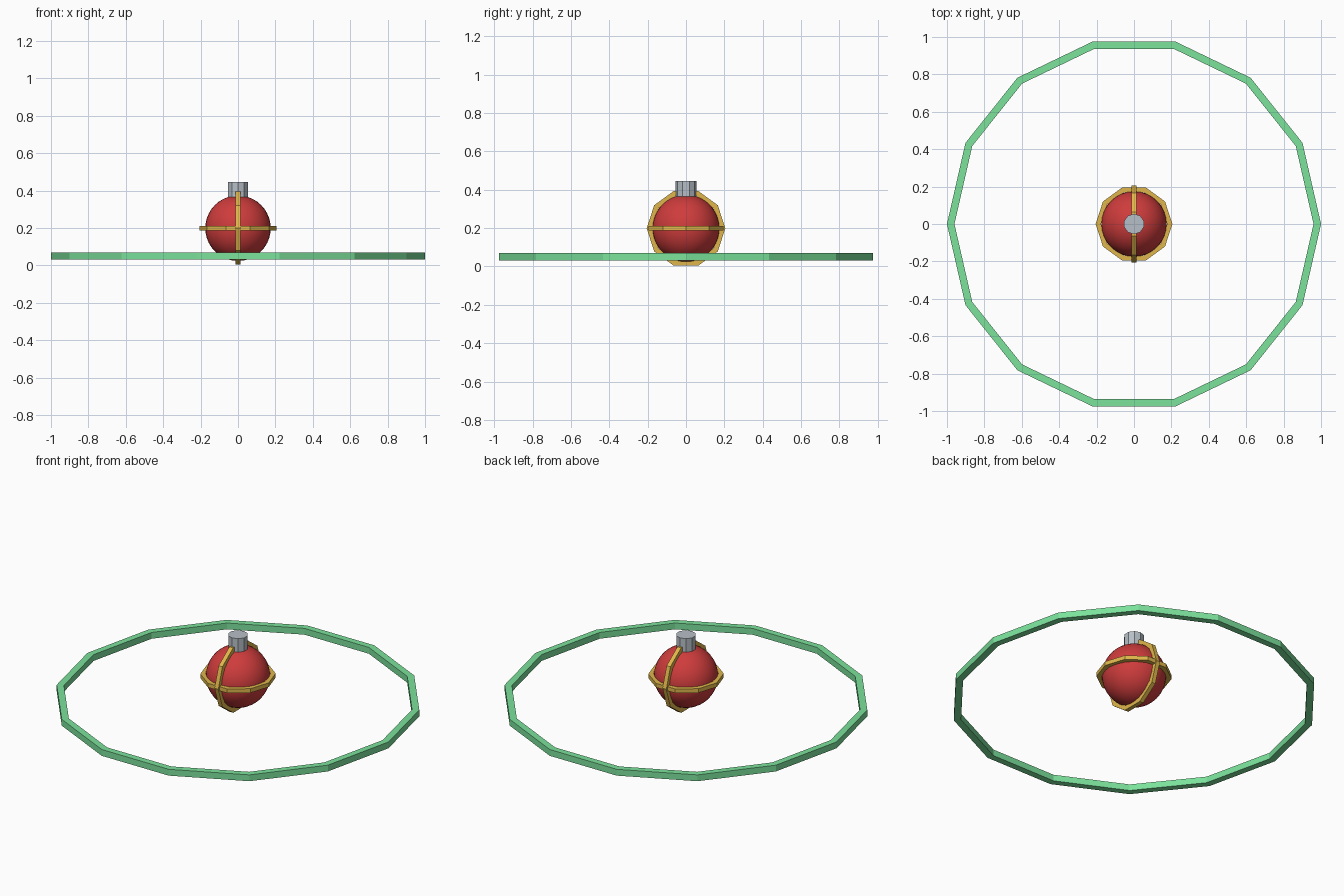
import bpy, bmesh, math
from mathutils import Matrix

if "Cube" in bpy.data.objects:
    bpy.data.objects.remove(bpy.data.objects["Cube"])


def material(name, rgb):
    m = bpy.data.materials.new(name)
    m.diffuse_color = (*rgb, 1)
    m.use_nodes = True
    m.node_tree.nodes["Principled BSDF"].inputs["Base Color"].default_value = m.diffuse_color
    return m


green = material("green", (0.20, 0.76, 0.33))
gold = material("gold", (0.74, 0.47, 0.07))
red = material("red", (0.62, 0.045, 0.045))
grey = material("grey", (0.47, 0.52, 0.57))


def finish(name, bm, mat, z):
    bmesh.ops.recalc_face_normals(bm, faces=bm.faces)
    mesh = bpy.data.meshes.new(name)
    bm.to_mesh(mesh)
    bm.free()
    mesh.materials.append(mat)
    obj = bpy.data.objects.new(name, mesh)
    obj.location.z = z
    bpy.context.collection.objects.link(obj)
    return obj


def band(name, mat, sides, outer, width, height, z, turn=Matrix()):
    """Low-poly ring with a square section, corners on the x axis."""
    bm = bmesh.new()
    section = [(outer, -height / 2), (outer, height / 2),
               (outer - width, height / 2), (outer - width, -height / 2)]
    loops = []
    for i in range(sides):
        a = 2 * math.pi * i / sides
        loops.append([bm.verts.new((r * math.cos(a), r * math.sin(a), h)) for r, h in section])
    for i in range(sides):
        p, q = loops[i], loops[(i + 1) % sides]
        for j in range(4):
            k = (j + 1) % 4
            bm.faces.new((p[j], q[j], q[k], p[k]))
    bm.transform(turn)
    return finish(name, bm, mat, z)


# Large ring around the ornament
band("outer_ring", green, 14, 1.0, 0.04, 0.038, 0.05)

# Gold bands: one level, one upright in the side plane
upright = Matrix.Rotation(math.pi / 2, 4, 'Z') @ Matrix.Rotation(math.pi / 2, 4, 'X')
band("level_band", gold, 10, 0.205, 0.028, 0.025, 0.199)
band("upright_band", gold, 10, 0.205, 0.028, 0.025, 0.199, upright)

# Smooth ball
bm = bmesh.new()
bmesh.ops.create_uvsphere(bm, u_segments=32, v_segments=20, radius=0.175)
for f in bm.faces:
    f.smooth = True
finish("ball", bm, red, 0.199)

# Faceted cap
bm = bmesh.new()
bmesh.ops.create_cone(bm, cap_ends=True, segments=10, radius1=0.055, radius2=0.055, depth=0.1)
finish("cap", bm, grey, 0.397)
